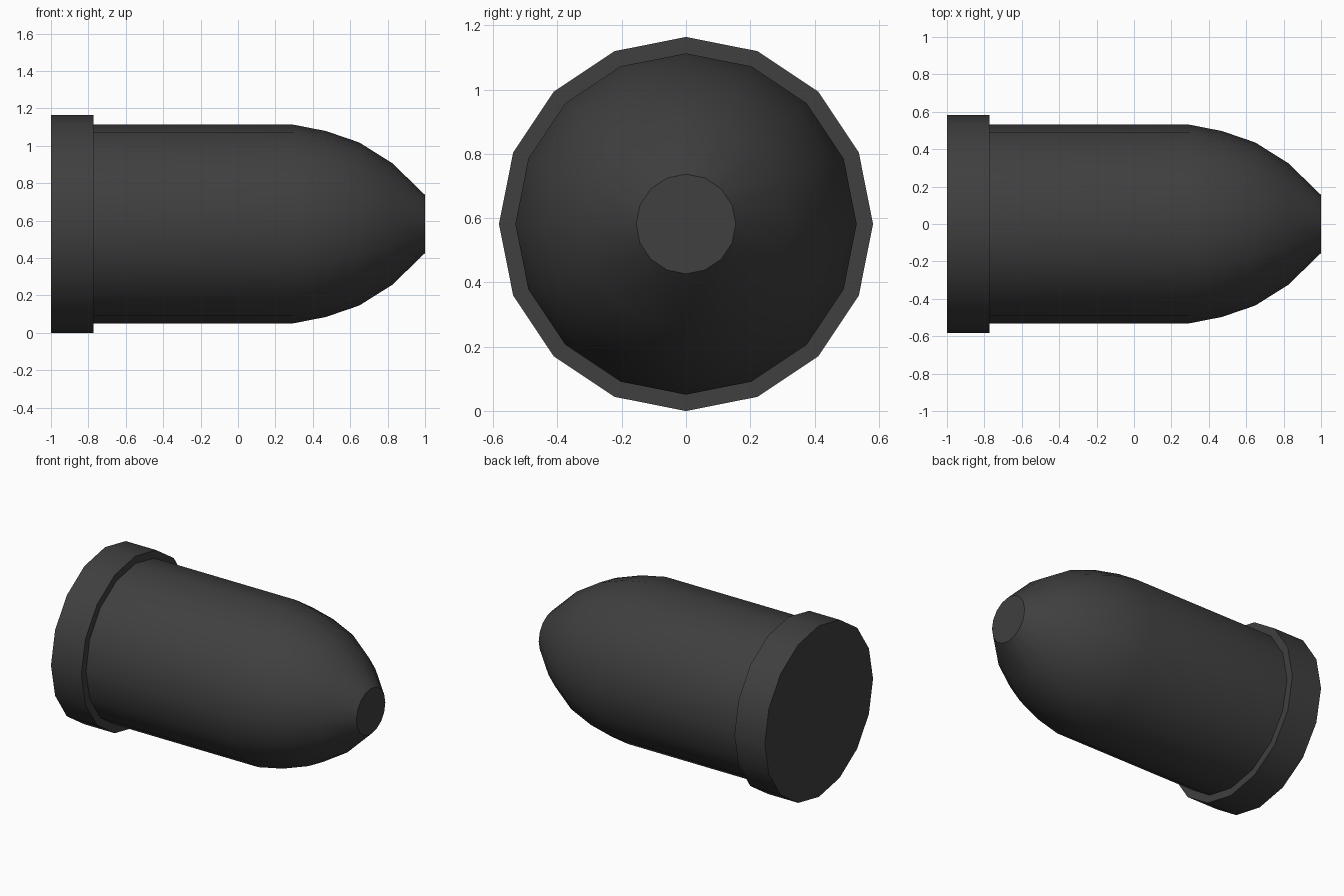
import bpy, bmesh, math

if "Cube" in bpy.data.objects:
    bpy.data.objects.remove(bpy.data.objects["Cube"])

SIDES = 16
AXIS_Z = 0.582

dark = bpy.data.materials.new("dark_metal")
dark.diffuse_color = (0.05, 0.05, 0.05, 1)
dark.use_nodes = True
dark.node_tree.nodes["Principled BSDF"].inputs["Base Color"].default_value = dark.diffuse_color

# Outline from the base to the blunt tip: (x, radius)
profile = [
    (-1.0, 0.582), (-0.772, 0.582),          # rim band
    (-0.772, 0.531), (0.296, 0.531),         # straight body
    (0.47, 0.497), (0.648, 0.436),           # rounded nose
    (0.825, 0.325), (1.0, 0.155),
]

# Sweep the outline around the x axis
bm = bmesh.new()
rings = []
for x, r in profile:
    rings.append([
        bm.verts.new((x, r * math.cos(a), AXIS_Z + r * math.sin(a)))
        for a in (2 * math.pi * i / SIDES for i in range(SIDES))
    ])
for lower, upper in zip(rings, rings[1:]):
    for i in range(SIDES):
        j = (i + 1) % SIDES
        bm.faces.new((lower[i], lower[j], upper[j], upper[i]))

# Flat base and tip
bm.faces.new(rings[0])
bm.faces.new(rings[-1])
bmesh.ops.recalc_face_normals(bm, faces=bm.faces)

mesh = bpy.data.meshes.new("bullet_shell")
bm.to_mesh(mesh)
bm.free()
shell = bpy.data.objects.new("bullet_shell", mesh)
bpy.context.collection.objects.link(shell)
mesh.materials.append(dark)

# Smooth sides, sharp rim, base and tip edges
bpy.context.view_layer.objects.active = shell
shell.select_set(True)
bpy.ops.object.shade_smooth_by_angle(angle=math.radians(35))
